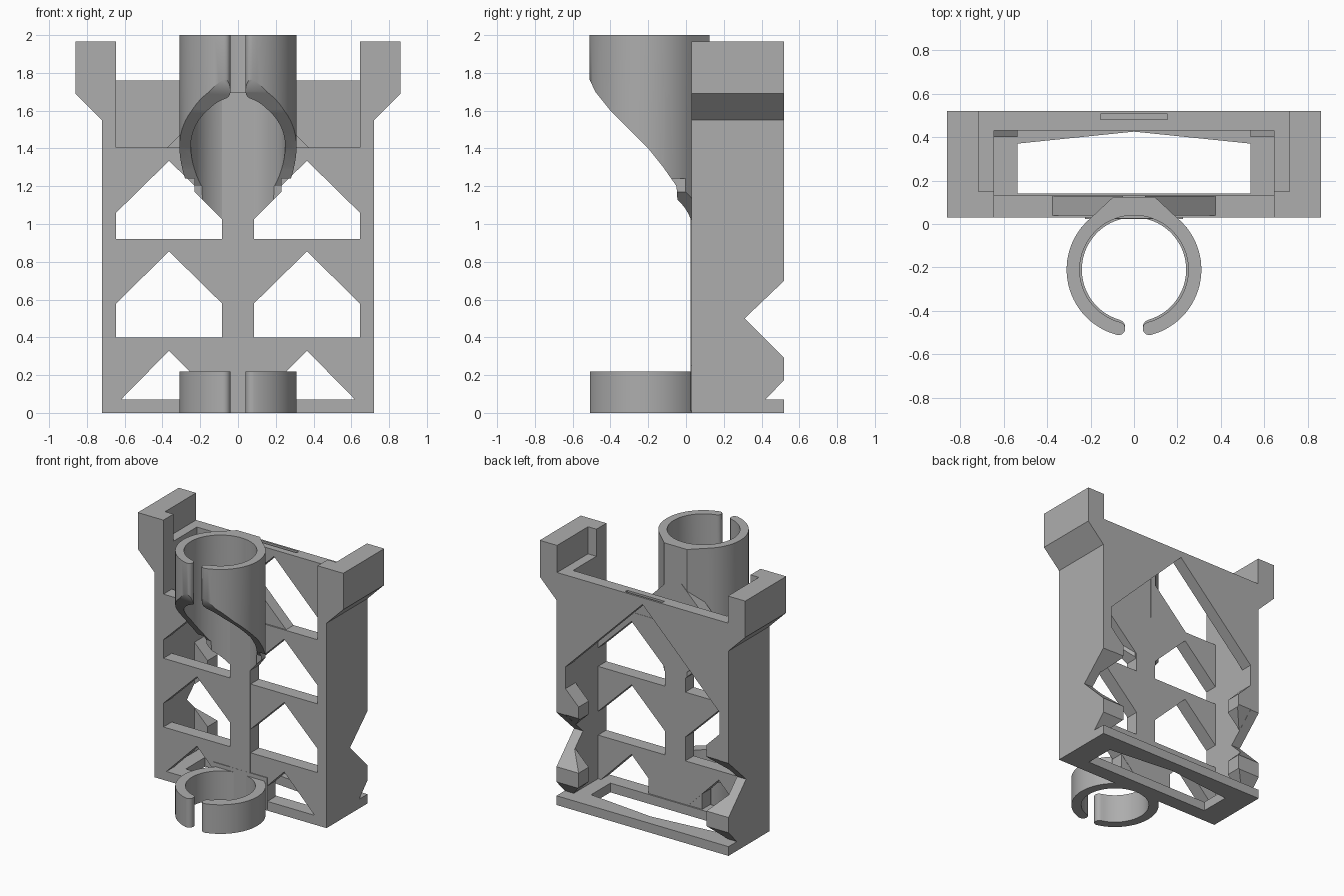
import bpy, bmesh
from math import sin, cos, pi, radians, asin, sqrt

cube = bpy.data.objects.get("Cube")
if cube:
    bpy.data.objects.remove(cube, do_unlink=True)

grey = bpy.data.materials.new("plain grey")
grey.use_nodes = True
GREY = (0.42, 0.42, 0.42, 1)
grey.diffuse_color = GREY
grey.node_tree.nodes["Principled BSDF"].inputs["Base Color"].default_value = GREY


def prism(name, pts, axis, lo, hi):
    """Extrude a 2D profile along an axis."""
    place = {"x": lambda a, b, t: (t, a, b),
             "y": lambda a, b, t: (a, t, b),
             "z": lambda a, b, t: (a, b, t)}[axis]
    bm = bmesh.new()
    ends = [[bm.verts.new(place(a, b, t)) for a, b in pts] for t in (lo, hi)]
    n = len(pts)
    for ring in ends:
        bm.faces.new(ring)
    for i in range(n):
        j = (i + 1) % n
        bm.faces.new((ends[0][i], ends[0][j], ends[1][j], ends[1][i]))
    bmesh.ops.recalc_face_normals(bm, faces=bm.faces)
    mesh = bpy.data.meshes.new(name)
    bm.to_mesh(mesh)
    bm.free()
    mesh.materials.append(grey)
    obj = bpy.data.objects.new(name, mesh)
    bpy.context.collection.objects.link(obj)
    return obj


def box(name, x0, x1, y0, y1, z0, z1):
    return prism(name, [(x0, y0), (x1, y0), (x1, y1), (x0, y1)], "z", z0, z1)


def carve(obj, cutters):
    """Subtract the cutters, then discard them."""
    for c in cutters:
        mod = obj.modifiers.new("cut", "BOOLEAN")
        mod.operation, mod.solver, mod.object = "DIFFERENCE", "EXACT", c
    bpy.context.view_layer.update()
    deps = bpy.context.evaluated_depsgraph_get()
    mesh = bpy.data.meshes.new_from_object(obj.evaluated_get(deps))
    obj.modifiers.clear()
    obj.data = mesh
    for c in cutters:
        bpy.data.objects.remove(c, do_unlink=True)
    return obj


def flip(pts, s):
    return [(s * a, b) for a, b in pts]


FRONT, INNER, REAR_IN, BACK = 0.03, 0.13, 0.43, 0.52
WALL, SIDE = 0.645, 0.72
COL = 0.085

# front lattice with rows of gabled windows
lattice = box("front_lattice", -WALL, WALL, FRONT, INNER, 0.07, 1.405)
windows = []
for s in (1, -1):
    for sill, eave in ((0.4, 0.58), (0.92, 1.06)):
        gable = [(COL, sill), (WALL, sill), (WALL, eave),
                 (0.365, eave + 0.275), (COL, eave)]
        windows.append(prism("window", flip(gable, s), "y", 0, 0.2))
    low = [(0.11, 0.07), (0.62, 0.07), (0.365, 0.33)]
    windows.append(prism("window", flip(low, s), "y", 0, 0.2))
carve(lattice, windows)

# central column, its foot and the gussets above the top rail
box("column", -COL, COL, 0.025, 0.125, 0.07, 1.7)
box("column_foot", -0.225, 0.225, 0.024, 0.128, 0.01, 0.25)
for s in (1, -1):
    prism("column_gusset", flip([(0.05, 1.4), (0.38, 1.4), (0.05, 1.73)], s),
          "y", 0.04, 0.128)

# floor frame
floor = box("floor_frame", -SIDE, SIDE, FRONT, BACK, 0, 0.07)
opening = [(-0.535, 0.14), (0.535, 0.14), (0.535, 0.37), (0, 0.425), (-0.535, 0.37)]
carve(floor, [prism("floor_opening", opening, "z", -0.1, 0.2)])

# back panel with a wide gable opening and a slot in its top edge
panel = [(-WALL, 1.065), (0, 1.71), (WALL, 1.065), (WALL, 1.76), (-WALL, 1.76)]
back = prism("back_panel", panel, "y", REAR_IN, BACK)
carve(back, [box("slot", -0.155, 0.155, 0.48, 0.505, 1.73, 1.8)])

# notched side walls, rear lips and hooked arms
side_profile = [(FRONT, 0.07), (0.42, 0.07), (BACK, 0.175), (BACK, 0.29), (0.31, 0.5),
                (BACK, 0.7), (BACK, 1.55), (FRONT, 1.55)]
notch = [(0.31, 0.5), (0.6, 0.21), (0.6, 0.78)]
foot_notch = [(0.42, 0.07), (0.6, 0.259), (0.6, 0.0)]
arm_profile = [(WALL, 1.55), (SIDE, 1.55), (0.86, 1.69), (0.86, 1.965), (WALL, 1.965)]
for s in (1, -1):
    tag = "left" if s > 0 else "right"
    lo, hi = sorted((s * WALL, s * SIDE))
    prism(tag + "_side_wall", side_profile, "x", lo, hi)
    arm = prism(tag + "_arm", flip(arm_profile, s), "y", FRONT, BACK)
    a, b = sorted((s * 0.6, s * 0.715))
    carve(arm, [box("recess", a, b, 0.15, 0.6, 1.76, 2.1)])
    for part, base, top in (("lower", 0.07, 0.4), ("upper", 0.58, 0.9)):
        lip = [(WALL, base), (0.535, base + 0.11), (0.535, top - 0.11), (WALL, top)]
        obj = prism(tag + "_" + part + "_lip", flip(lip, s), "y", 0.4, BACK)
        carve(obj, [prism("notch", p, "x", -1, 1) for p in (notch, foot_notch)])


def ring_profile(bore, neck):
    """Split ring with rounded tips, optionally with a tapered neck behind."""
    cy, outer = -0.21, 0.31
    mid, tip = (outer + bore) / 2, (outer - bore) / 2
    gap = asin((0.04 + tip) / mid)
    start, end = -pi / 2 + gap, 1.5 * pi - gap

    def arc(r, a, b, n):
        return [(r * cos(a + (b - a) * i / n), cy + r * sin(a + (b - a) * i / n))
                for i in range(n + 1)]

    def cap(angle, a0):
        x, y = mid * cos(angle), cy + mid * sin(angle)
        return [(x + tip * cos(a0 + pi * i / 8), y + tip * sin(a0 + pi * i / 8))
                for i in range(1, 8)]

    if neck:
        t = radians(50)
        pts = arc(outer, start, t, 28) + [(0.095, 0.125), (-0.095, 0.125)]
        pts += arc(outer, pi - t, end, 28)
    else:
        pts = arc(outer, start, end, 64)
    pts += cap(end, end)
    pts += arc(bore, end, start, 64)
    pts += cap(start, start + pi)
    return pts


# upper tube holder, swept away towards the front, tapering into the column
holder = prism("upper_holder", ring_profile(0.25, True), "z", 1.0, 2.0)
sweep = [(-0.7, 0.9), (-0.7, 1.785), (-0.52, 1.785), (-0.48, 1.7), (-0.4, 1.6),
         (-0.3, 1.5), (-0.2, 1.4), (-0.12, 1.3), (-0.05, 1.2), (-0.045, 1.12),
         (0.0, 1.06), (0.023, 1.0), (0.023, 0.9)]
taper = [(0.06, 0.9), (0.06, 1.0), (0.23, 1.17), (0.23, 1.24), (0.5, 1.24), (0.5, 0.9)]
cuts = [prism("sweep", sweep, "x", -1, 1)]
cuts += [prism("taper", flip(taper, s), "y", -1, 1) for s in (1, -1)]
carve(holder, cuts)

# lower clip ring
clip = prism("lower_clip_ring", ring_profile(0.24, False), "z", 0, 0.22)

bpy.ops.object.select_all(action="DESELECT")
for obj in (holder, clip):
    obj.select_set(True)
bpy.context.view_layer.objects.active = holder
bpy.ops.object.shade_smooth_by_angle(angle=radians(30))
